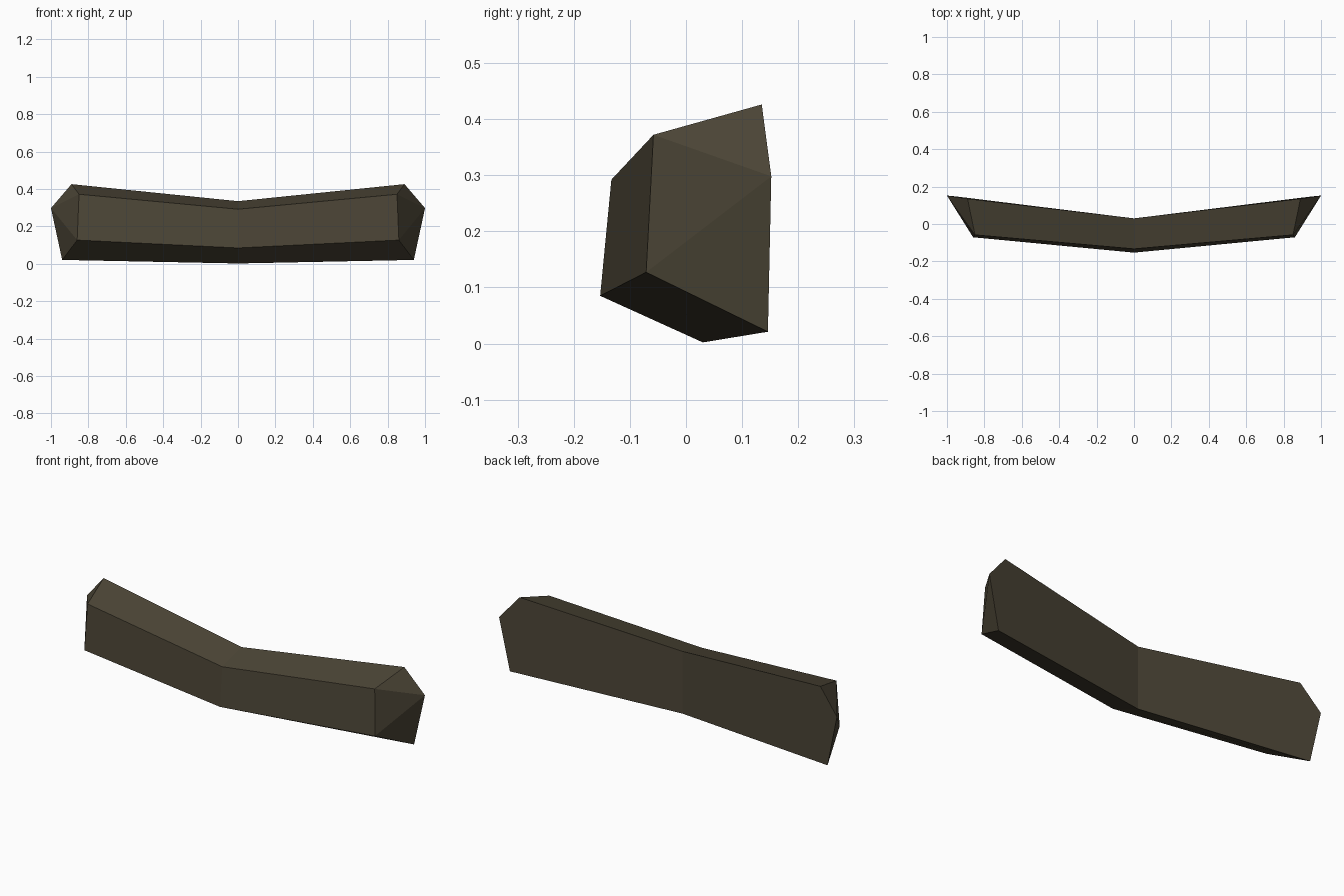
import bpy

if "Cube" in bpy.data.objects:
    bpy.data.objects.remove(bpy.data.objects["Cube"])

# Dark olive-brown paint
mat = bpy.data.materials.new("dark_olive_brown")
mat.diffuse_color = (0.072, 0.060, 0.037, 1)
mat.use_nodes = True
mat.node_tree.nodes["Principled BSDF"].inputs["Base Color"].default_value = mat.diffuse_color

# Half of the bent bar: centre section, then the bevelled end
verts = [
    (0, -0.133, 0.292),      # 0 centre front top
    (0, -0.153, 0.085),      # 1 centre front bottom
    (0, 0.030, 0.002),       # 2 centre back bottom
    (0, 0.030, 0.335),       # 3 centre back top
    (0.85, -0.058, 0.372),   # 4 end front top
    (0.86, -0.071, 0.127),   # 5 end front bottom
    (0.94, 0.146, 0.021),    # 6 end back bottom
    (1.00, 0.152, 0.298),    # 7 end back corner
    (0.89, 0.135, 0.426),    # 8 end back top
]
faces = [
    (0, 1, 5, 4),            # front
    (1, 2, 6, 5),            # underside
    (2, 3, 8, 7, 6),         # back
    (3, 0, 4, 8),            # top
    (4, 7, 8), (4, 5, 7), (5, 6, 7),  # end facets
]
mesh = bpy.data.meshes.new("bent_bar")
mesh.from_pydata(verts, [], faces)
mesh.materials.append(mat)
mesh.update()
bar = bpy.data.objects.new("bent_bar", mesh)
bpy.context.collection.objects.link(bar)

# Mirror to the other side
mirror = bar.modifiers.new("mirror", 'MIRROR')
mirror.use_axis = (True, False, False)
mirror.use_clip = True
